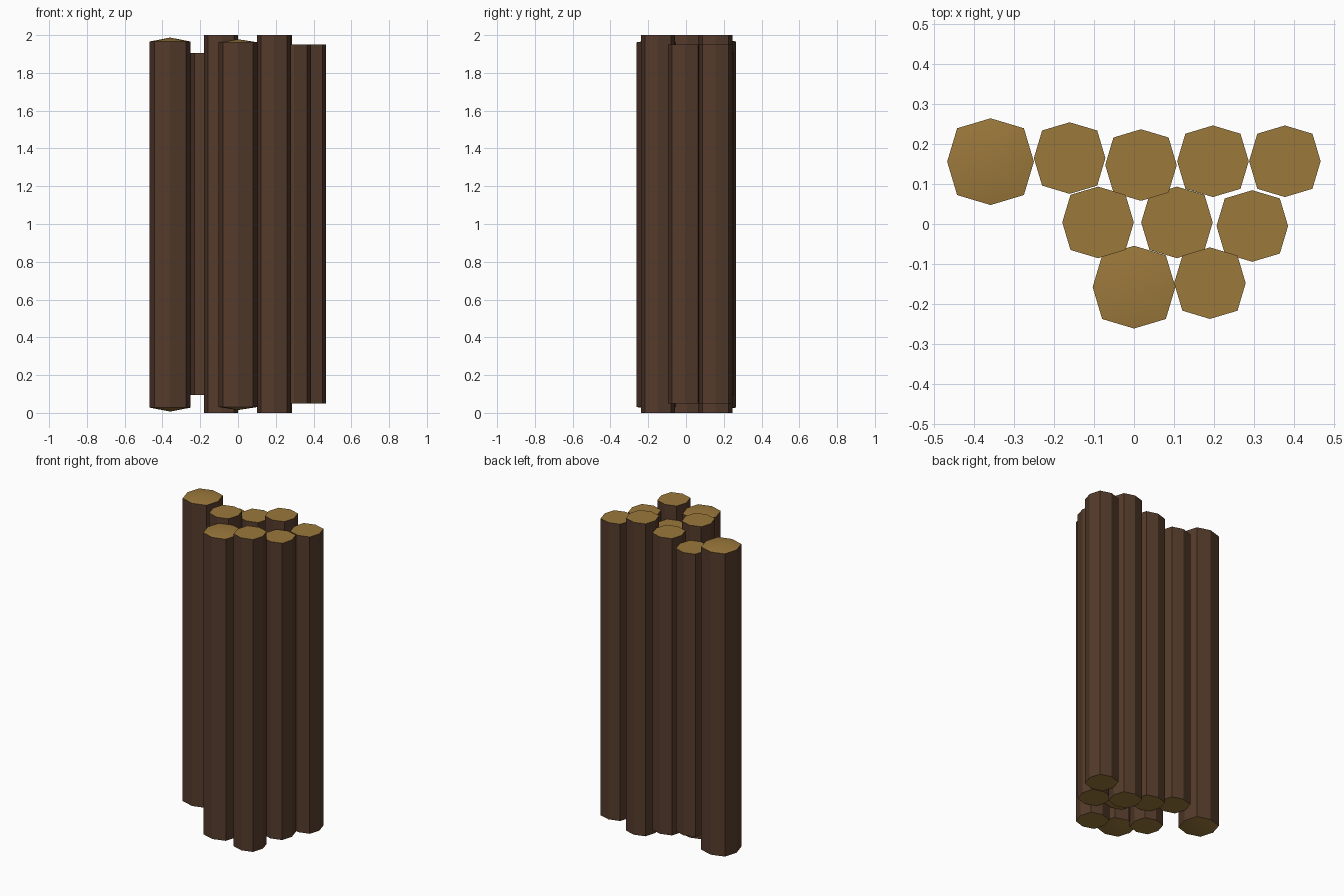
import bpy
import bmesh

if "Cube" in bpy.data.objects:
    bpy.data.objects.remove(bpy.data.objects["Cube"])


def flat_material(name, rgb):
    mat = bpy.data.materials.new(name)
    mat.diffuse_color = (*rgb, 1.0)
    mat.use_nodes = True
    mat.node_tree.nodes["Principled BSDF"].inputs["Base Color"].default_value = mat.diffuse_color
    return mat


bark = flat_material("dark_brown_bark", (0.089, 0.043, 0.024))
cut_wood = flat_material("tan_cut_wood", (0.328, 0.188, 0.044))

# Eight-sided log section, slightly squared at the diagonals
D = 0.77
SECTION = [(1, 0), (D, D), (0, 1), (-D, D), (-1, 0), (-D, -D), (0, -1), (D, -D)]


def add_log(name, x, y, radius, z0, z1, dome=0.0):
    """Upright log; dome raises the middle of both cut ends."""
    bm = bmesh.new()
    rings = [[bm.verts.new((radius * a, radius * b, z)) for a, b in SECTION]
             for z in (z0, z1)]
    low, high = rings
    n = len(SECTION)
    # Bark sides
    for i in range(n):
        j = (i + 1) % n
        bm.faces.new((low[i], low[j], high[j], high[i]))
    # Cut ends
    for ring, z in ((low[::-1], z0 - dome), (high, z1 + dome)):
        if dome:
            tip = bm.verts.new((0, 0, z))
            caps = [bm.faces.new((ring[i], ring[(i + 1) % n], tip)) for i in range(n)]
        else:
            caps = [bm.faces.new(ring)]
        for face in caps:
            face.material_index = 1
            face.smooth = dome > 0
    mesh = bpy.data.meshes.new(name)
    bm.to_mesh(mesh)
    bm.free()
    mesh.materials.append(bark)
    mesh.materials.append(cut_wood)
    obj = bpy.data.objects.new(name, mesh)
    obj.location = (x, y, 0)
    bpy.context.collection.objects.link(obj)


# Thin flat-ended logs: x, y, bottom inset (lengths are centred on z = 1)
R = 0.0895
THIN = {
    "back_log": [(-0.161, 0.165, 0.095), (0.0175, 0.1475, 0.05),
                 (0.1975, 0.157, 0.0), (0.3775, 0.157, 0.05)],
    "middle_log": [(-0.09, 0.004, 0.0), (0.1075, 0.004, 0.092),
                   (0.296, -0.005, 0.05)],
    "front_log": [(0.19, -0.148, 0.0)],
}
for row, logs in THIN.items():
    for k, (x, y, inset) in enumerate(logs, 1):
        add_log(f"{row}_{k}", x, y, R, inset, 2.0 - inset)

# Two thick logs with gently domed ends
add_log("thick_back_log", -0.359, 0.156, 0.1085, 0.028, 1.966, dome=0.021)
add_log("thick_front_log", 0.0, -0.158, 0.1035, 0.031, 1.962, dome=0.016)
